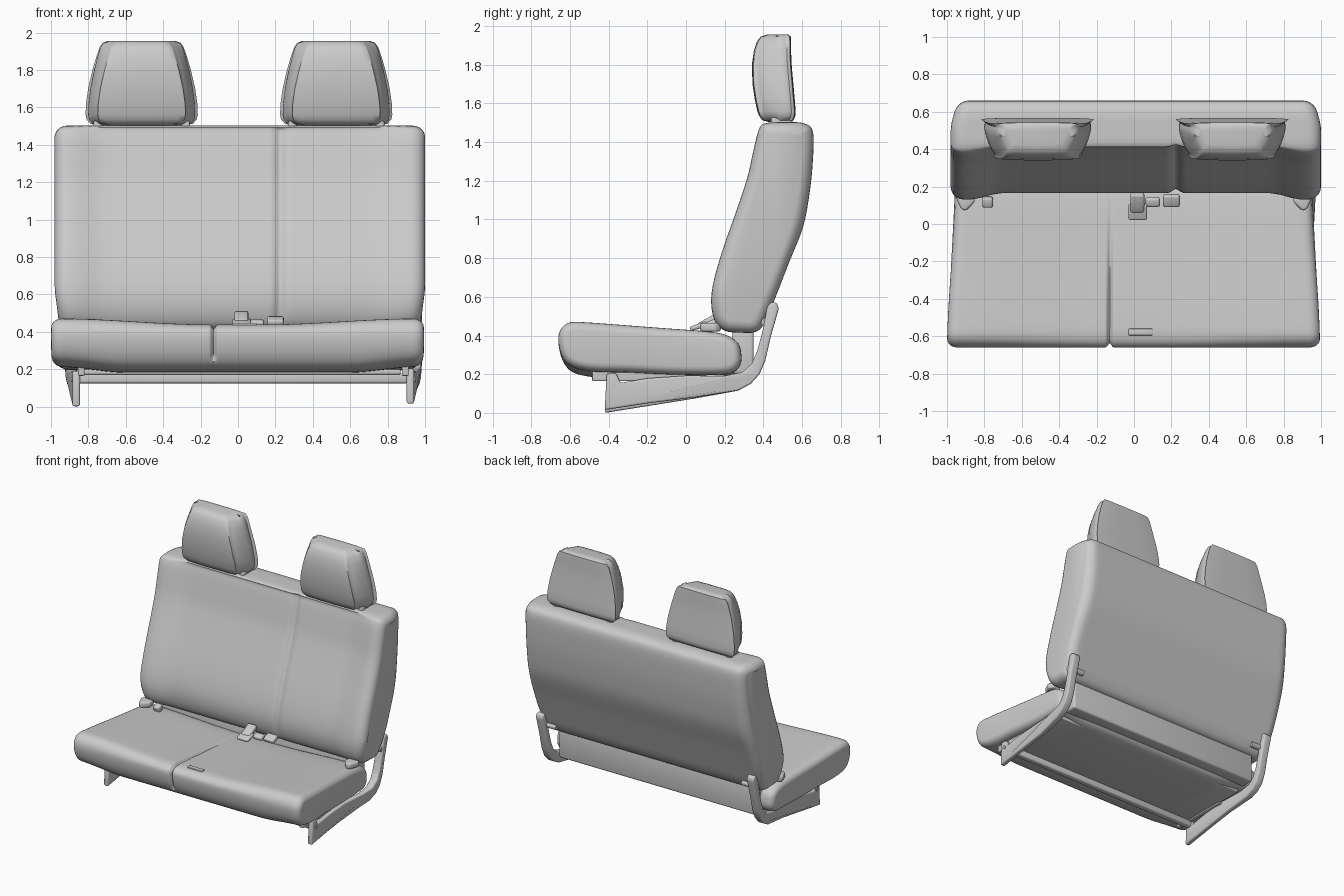
import bpy, bmesh, math
from mathutils import Vector

if "Cube" in bpy.data.objects:
    bpy.data.objects.remove(bpy.data.objects["Cube"])


def finish(name, bm, angle=40, bevel=0):
    bmesh.ops.recalc_face_normals(bm, faces=bm.faces)
    me = bpy.data.meshes.new(name)
    bm.to_mesh(me)
    bm.free()
    ob = bpy.data.objects.new(name, me)
    bpy.context.collection.objects.link(ob)
    bpy.ops.object.select_all(action='DESELECT')
    ob.select_set(True)
    bpy.context.view_layer.objects.active = ob
    if bevel:
        m = ob.modifiers.new("bevel", 'BEVEL')
        m.width, m.segments, m.limit_method = bevel, 3, 'ANGLE'
        bpy.ops.object.modifier_apply(modifier="bevel")
    bpy.ops.object.shade_smooth_by_angle(angle=math.radians(angle))
    return ob


def smooth_loop(pts, n=4):
    """Closed Catmull-Rom curve through 2D points."""
    out, c = [], len(pts)
    P = [Vector(p) for p in pts]
    for i in range(c):
        a, b, d, e = P[i - 1], P[i], P[(i + 1) % c], P[(i + 2) % c]
        for k in range(n):
            t = k / n
            out.append(0.5 * (2 * b + (d - a) * t + (2 * a - 5 * b + 4 * d - e) * t * t
                              + (3 * b - a - 3 * d + e) * t ** 3))
    return out


def skin(name, rings, angle=50):
    bm = bmesh.new()
    vs = [[bm.verts.new(p) for p in r] for r in rings]
    n = len(vs[0])
    for a, b in zip(vs, vs[1:]):
        for i in range(n):
            bm.faces.new((a[i], a[(i + 1) % n], b[(i + 1) % n], b[i]))
    bm.faces.new(vs[0])
    bm.faces.new(vs[-1])
    return finish(name, bm, angle)


def cushion(name, profile, x0, x1, r, inset, inner, deform):
    """Sweep a side profile (y, z) along x with rounded ends."""
    prof = smooth_loop(profile)
    n = len(prof)
    area = sum(prof[i - 1].cross(prof[i]) for i in range(n)) if hasattr(prof[0], "cross") else 1
    s = 1 if area > 0 else -1
    norm = []
    for i in range(n):
        t = (prof[(i + 1) % n] - prof[i - 1]).normalized()
        norm.append(Vector((t.y, -t.x)) * s)
    arc = [(r * (1 - math.sin(a)), inset * (1 - math.cos(a)))
           for a in (math.pi / 2 * k / 5 for k in range(6))]
    st = [(x0 + dx, d) for dx, d in reversed(arc)]
    st = sorted([(x0 + d, i) for d, i in arc] + [(x, 0) for x in inner]
                + [(x1 - d, i) for d, i in arc])
    rings = []
    for x, d in st:
        rings.append([deform(x, *(p - m * d), m) for p, m in zip(prof, norm)])
    return skin(name, rings)


def box(name, lo, hi, bevel=0.008, tilt=0):
    bm = bmesh.new()
    bmesh.ops.create_cube(bm, size=1)
    c = (Vector(lo) + Vector(hi)) / 2
    d = Vector(hi) - Vector(lo)
    for v in bm.verts:
        p = Vector((v.co.x * d.x, v.co.y * d.y, v.co.z * d.z))
        ca, sa = math.cos(tilt), math.sin(tilt)
        v.co = c + Vector((p.x, p.y * ca - p.z * sa, p.y * sa + p.z * ca))
    return finish(name, bm, 40, bevel)


def step(a, b, v):
    t = max(0, min(1, (v - a) / (b - a)))
    return t * t * (3 - 2 * t)


def spread(a, b, n):
    return [a + (b - a) * i / n for i in range(n + 1)]


# Backrest: side bolsters, hollowed front and a soft vertical seam
def back_shape(x, y, z, m):
    front = max(0, -m.x)
    u = abs(x - 0.01)
    dent = 0.035 * (1 - step(0.72, 0.9, u))
    dent += 0.022 * math.exp(-((x - 0.225) / 0.025) ** 2)
    xx = 0.01 + (x - 0.01) * (1 - 0.03 * step(0.5, 0.66, y) - 0.02 * step(0.65, 0.45, z))
    return Vector((xx, y + front * dent, z))


back_profile = [(0.41, 1.497), (0.375, 1.46), (0.345, 1.34), (0.315, 1.21), (0.255, 1.03),
                (0.195, 0.86), (0.145, 0.69), (0.13, 0.57), (0.15, 0.475), (0.20, 0.425),
                (0.28, 0.415), (0.365, 0.42), (0.415, 0.48), (0.46, 0.59), (0.53, 0.77),
                (0.605, 0.96), (0.638, 1.13), (0.655, 1.29), (0.657, 1.45), (0.61, 1.497), (0.51, 1.503)]
cushion("backrest", back_profile, -0.98, 1.0, 0.07, 0.06,
        spread(-0.88, 0.13, 18) + spread(0.15, 0.3, 12) + spread(0.34, 0.9, 10), back_shape)


# Seat cushion: dished top, tapering to the rear, seam off centre
def seat_shape(x, y, z, m):
    u = abs(x)
    mid = 1 - step(0.15, 0.95, u)
    up = max(0, m.y)
    z -= 0.032 * mid * up
    z -= 0.03 * (1 - step(0.6, 0.97, u)) * max(0, -m.y)
    g = 0.022 * math.exp(-((x + 0.13) / 0.012) ** 2) * step(0.25, -0.5, y)
    if m.y > -0.6:
        y, z = y - m.x * g, z - m.y * g
    return Vector((x * (1 - 0.045 * step(-0.7, 0.25, y)), y, z))


seat_profile = [(-0.66, 0.37), (-0.648, 0.43), (-0.60, 0.468), (-0.5, 0.467), (-0.3, 0.452), (-0.1, 0.437),
                (0.1, 0.422), (0.2, 0.405), (0.265, 0.365), (0.285, 0.31), (0.28, 0.25),
                (0.23, 0.205), (0.1, 0.197), (-0.1, 0.2), (-0.3, 0.21), (-0.48, 0.215),
                (-0.59, 0.24), (-0.64, 0.29)]
cushion("seat_cushion", seat_profile, -1.0, 0.995, 0.055, 0.045,
        spread(-0.92, -0.18, 14) + spread(-0.165, -0.095, 14) + spread(-0.07, 0.92, 18), seat_shape)
box("seat_pull_tab", (-0.03, -0.595, 0.425), (0.1, -0.56, 0.447), 0.005)

# Headrests with short posts: z, half width, front y, back y
levels = [(1.503, .22, .43, .53), (1.512, .262, .395, .553), (1.535, .28, .378, .563),
          (1.56, .285, .368, .565), (1.62, .283, .355, .56), (1.70, .273, .343, .553),
          (1.80, .253, .34, .544), (1.87, .235, .35, .541), (1.92, .22, .366, .541),
          (1.945, .205, .385, .54), (1.956, .18, .42, .525)]
for side, cx in (("left", -0.515), ("right", 0.525)):
    rings = []
    for z, w, f, b in levels:
        half = [(w - .03, b), (w - .005, b - .02), (w, b - .06), (w - .02, f + .075),
                (w - .05, f + .025), (w - .09, f + .003)]
        ring = smooth_loop(half + [(-x, y) for x, y in reversed(half)], 3)
        rings.append([Vector((cx + p.x, p.y, z)) for p in ring])
    skin(side + "_headrest", rings)
    for k in (-1, 1):
        x = cx + k * 0.235
        box(f"{side}_headrest_post_{'a' if k < 0 else 'b'}",
            (x - 0.022, 0.44, 1.46), (x + 0.022, 0.55, 1.53), 0.012)

# Side legs: sloping beam that sweeps up into the backrest arm
leg_profile = [(-0.42, 0.0), (-0.2, 0.035), (0.05, 0.075), (0.27, 0.115), (0.335, 0.15), (0.38, 0.2),
               (0.41, 0.27), (0.44, 0.4), (0.48, 0.54), (0.47, 0.568), (0.445, 0.575), (0.42, 0.55),
               (0.395, 0.42), (0.368, 0.32), (0.34, 0.255), (0.29, 0.21), (0.2, 0.19),
               (0.0, 0.185), (-0.2, 0.165), (-0.34, 0.14), (-0.36, 0.19), (-0.41, 0.19)]
for side, s, cx, dz in (("left", -1, 0.865, 0.0), ("right", 1, 0.922, 0.015)):
    bm = bmesh.new()
    loops = []
    for e in (-1, 1):
        loops.append([bm.verts.new((s * (cx + 0.03 * step(0, 0.4, y)
                                         + e * (0.02 + 0.012 * step(0.1, 0.4, y))), y, z + dz * step(.3, -.3, y)))
                      for y, z in leg_profile])
    n = len(leg_profile)
    for i in range(n):
        bm.faces.new((loops[0][i], loops[0][(i + 1) % n], loops[1][(i + 1) % n], loops[1][i]))
    for lp in loops:
        bm.faces.new(lp)
    finish(side + "_leg_arm", bm, 40, 0.011)
    # Pivot pin, bolt and slide rail
    for nm, y, z, r, xa, xb in (("pivot_pin", 0.41, 0.47, 0.022, cx - 0.08, cx + 0.055),
                                ("bolt", -0.37, 0.145, 0.014, cx - 0.03, cx + 0.027)):
        pin = bmesh.new()
        bmesh.ops.create_cone(pin, cap_ends=True, segments=16, radius1=r, radius2=r, depth=xb - xa)
        for v in pin.verts:
            v.co = Vector((s * ((xa + xb) / 2 + v.co.z), y + v.co.x, z + v.co.y))
        finish(f"{side}_{nm}", pin)
    xs = sorted((s * (cx - 0.045), s * (cx - 0.01)))
    box(side + "_slide_rail", (xs[0], -0.485, 0.165), (xs[1], 0.0, 0.22), 0.006)

# Cross bar, seat pan and rear support panel
box("front_cross_bar", (-0.86, -0.40, 0.125), (0.91, -0.35, 0.178), 0.012)
box("seat_pan", (-0.84, -0.42, 0.172), (0.87, 0.2, 0.2), 0.008)
box("rear_support_panel", (-0.85, 0.24, 0.2), (0.87, 0.35, 0.44), 0.015)

# Seat-belt buckles and outer belt anchors
box("centre_buckle_base", (-0.03, 0.02, 0.435), (0.07, 0.11, 0.46), 0.01, 0.3)
box("centre_buckle", (-0.02, 0.06, 0.45), (0.055, 0.17, 0.49), 0.012, 0.5)
box("middle_buckle", (0.06, 0.09, 0.43), (0.14, 0.145, 0.465), 0.015, 0.3)
box("right_buckle", (0.155, 0.09, 0.44), (0.245, 0.16, 0.475), 0.012, 0.4)
box("left_belt_clip", (-0.81, 0.09, 0.415), (-0.755, 0.145, 0.465), 0.012, 0.3)
for side, s in (("left", -1), ("right", 1)):
    bm = bmesh.new()
    tri = [(0.85, 0.12), (0.90, 0.07), (0.925, 0.08), (0.955, 0.15), (0.93, 0.18), (0.86, 0.18)]
    f = bm.faces.new([bm.verts.new((s * x, y, 0.42)) for x, y in tri])
    up = bmesh.ops.extrude_face_region(bm, geom=[f])["geom"]
    bmesh.ops.translate(bm, vec=(0, 0, 0.045), verts=[v for v in up if isinstance(v, bmesh.types.BMVert)])
    finish(side + "_belt_anchor", bm, 40, 0.012)
